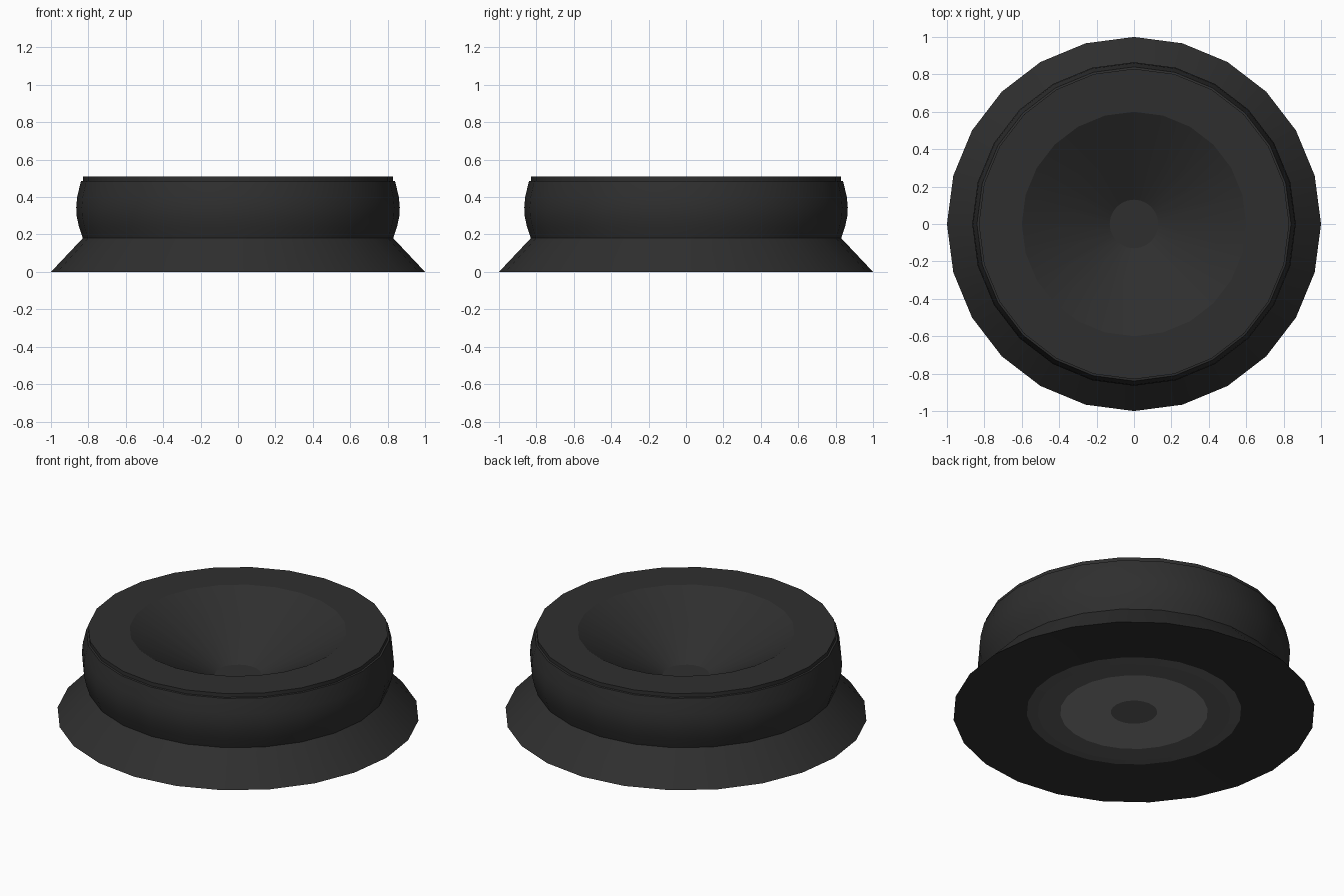
import bpy, bmesh, math

if "Cube" in bpy.data.objects:
    bpy.data.objects.remove(bpy.data.objects["Cube"])

SIDES = 24


def material(name, v):
    m = bpy.data.materials.new(name)
    m.diffuse_color = (v, v, v, 1)
    m.use_nodes = True
    m.node_tree.nodes["Principled BSDF"].inputs["Base Color"].default_value = m.diffuse_color
    return m


black = material("black rubber", 0.028)
grey = material("mid grey", 0.11)
light = material("light grey", 0.25)


def lathe(name, profile, mats, pick=None, closed_ends=False, angle=25):
    """Spin (radius, z) points round z; pick gives a material per band."""
    bm = bmesh.new()
    rings = []
    for r, z in profile:
        rings.append([bm.verts.new((r * math.cos(2 * math.pi * i / SIDES),
                                    r * math.sin(2 * math.pi * i / SIDES), z))
                      for i in range(SIDES)])
    for k in range(len(rings) - 1):
        for i in range(SIDES):
            j = (i + 1) % SIDES
            f = bm.faces.new((rings[k][i], rings[k][j], rings[k + 1][j], rings[k + 1][i]))
            f.material_index = pick[k] if pick else 0
    if closed_ends:
        f = bm.faces.new(rings[-1])
        f.material_index = pick[-1] if pick else 0
    me = bpy.data.meshes.new(name)
    bm.to_mesh(me)
    bm.free()
    ob = bpy.data.objects.new(name, me)
    bpy.context.collection.objects.link(ob)
    for m in mats:
        me.materials.append(m)
    bpy.ops.object.select_all(action='DESELECT')
    ob.select_set(True)
    bpy.context.view_layer.objects.active = ob
    bpy.ops.object.shade_smooth_by_angle(angle=math.radians(angle))
    return ob


# Flared foot, bulging band, flat rim and dished top
lathe("cap_body", [(0.594, 0.008), (1.0, 0.0), (0.83, 0.18), (0.85, 0.24), (0.862, 0.295),
                   (0.865, 0.345), (0.86, 0.40), (0.84, 0.485), (0.83, 0.487), (0.83, 0.51),
                   (0.60, 0.51), (0.13, 0.24)], [black], closed_ends=True)

# Underside plate: bevelled edge, grey ring, light disc and grey hub
lathe("underside_plate", [(0.128, 0.0), (0.408, 0.0), (0.533, 0.0), (0.594, 0.008)],
      [grey, light], pick=[1, 0, 0], angle=5)
hub = lathe("underside_hub", [(0.128, 0.0), (0.04, 0.0)], [grey], closed_ends=True)
